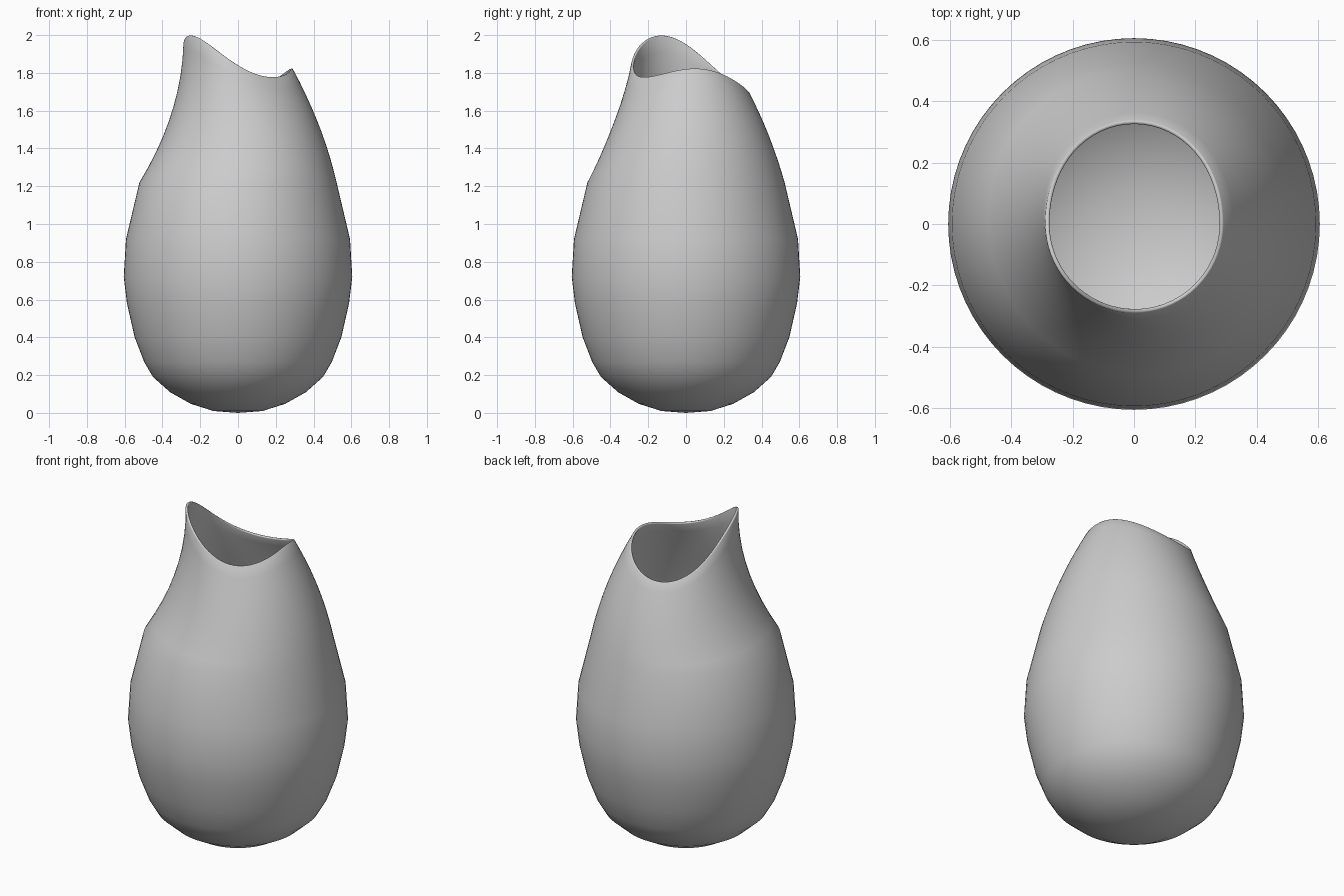
import bpy, bmesh
from math import sin, cos, pi

if "Cube" in bpy.data.objects:
    bpy.data.objects.remove(bpy.data.objects["Cube"])

SEGS = 72
# axisymmetric lower body: (radius, height)
BODY = [(.13, .01), (.25, .048), (.36, .11), (.45, .19), (.497, .27), (.547, .4),
        (.588, .58), (.605, .72), (.593, .92), (.522, 1.22)]
STEPS = 9


def rim_height(a):
    return 1.827 - .065*cos(a) - .075*sin(a) + .06*cos(2*a) + .054*sin(2*a)


def rim_radius(a):
    return .289 + .047*max(0, sin(a))**2


def neck(a, t):
    """Curve from the body top through a shoulder point to the wavy rim."""
    z0, z1, z2 = 1.22, 1.5, rim_height(a)
    r0, r1, r2 = .522, .41 + .0275*cos(a) + .015*sin(a), rim_radius(a)
    z = z0 + (z2 - z0)*t
    r = (r0*(z-z1)*(z-z2)/((z0-z1)*(z0-z2)) + r1*(z-z0)*(z-z2)/((z1-z0)*(z1-z2))
         + r2*(z-z0)*(z-z1)/((z2-z0)*(z2-z1)))
    return r, z


# vase wall, ring by ring
bm = bmesh.new()
angles = [2*pi*i/SEGS for i in range(SEGS)]
rings = [[(r, z)]*SEGS for r, z in BODY]
rings += [[neck(a, k/STEPS) for a in angles] for k in range(1, STEPS + 1)]
loops = [[bm.verts.new((r*cos(a), r*sin(a), z)) for a, (r, z) in zip(angles, ring)]
         for ring in rings]
base = bm.verts.new((0, 0, 0))
for i in range(SEGS):
    j = (i + 1) % SEGS
    bm.faces.new((base, loops[0][j], loops[0][i]))
    for lo, hi in zip(loops, loops[1:]):
        bm.faces.new((lo[i], lo[j], hi[j], hi[i]))
bm.normal_update()
mesh = bpy.data.meshes.new("vase")
bm.to_mesh(mesh)
bm.free()
mesh.shade_smooth()
vase = bpy.data.objects.new("vase", mesh)
bpy.context.collection.objects.link(vase)

# thin wall and softened lip
wall = vase.modifiers.new("wall", 'SOLIDIFY')
wall.thickness = .014
wall.offset = -1
lip = vase.modifiers.new("lip", 'BEVEL')
lip.width = .005
lip.segments = 2
lip.limit_method = 'ANGLE'
lip.angle_limit = 1.0
